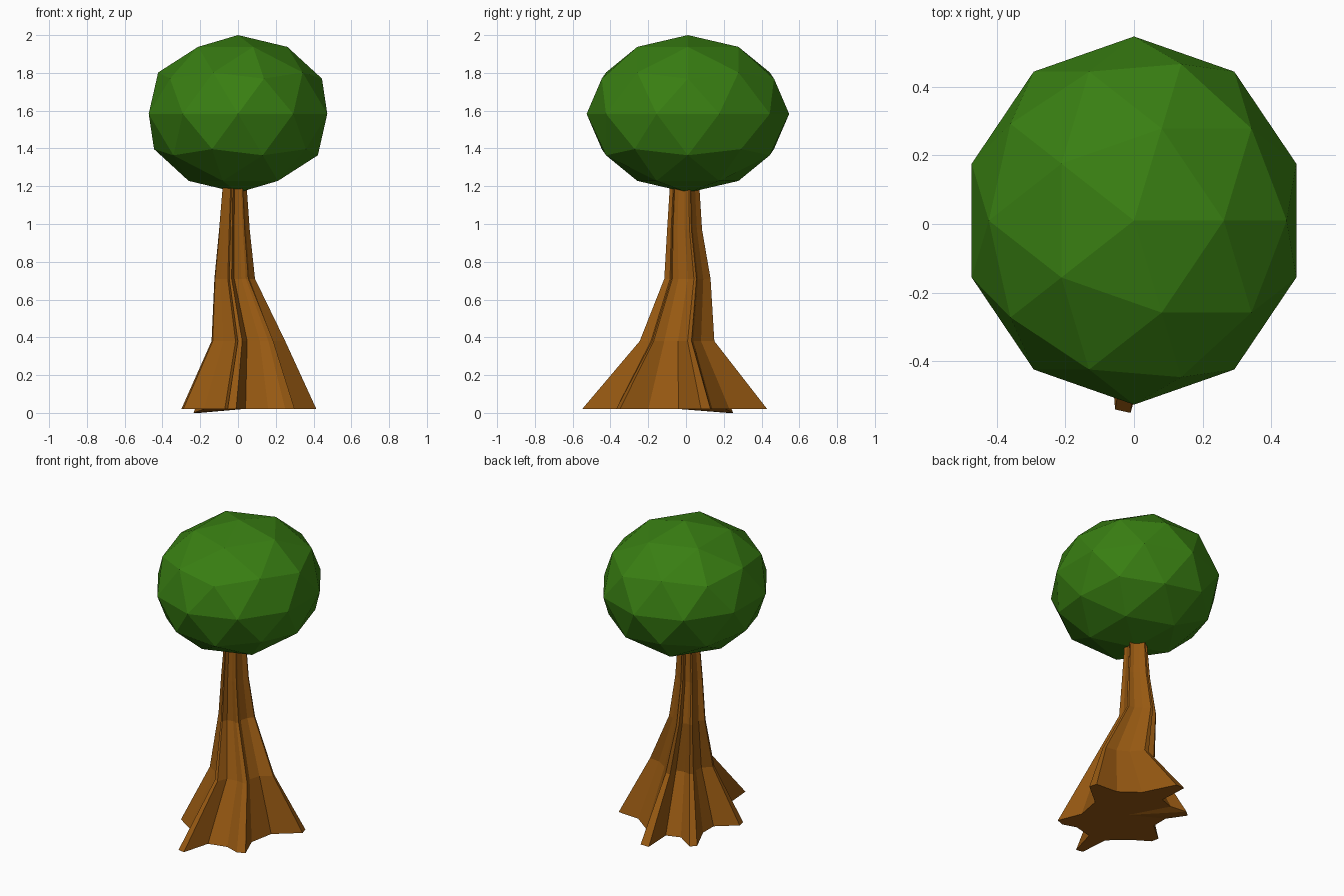
import bpy, bmesh, math

if "Cube" in bpy.data.objects:
    bpy.data.objects.remove(bpy.data.objects["Cube"])


def material(name, color):
    m = bpy.data.materials.new(name)
    m.diffuse_color = (*color, 1)
    m.use_nodes = True
    m.node_tree.nodes["Principled BSDF"].inputs["Base Color"].default_value = m.diffuse_color
    return m


# Crown: flattened low-poly icosphere
bpy.ops.mesh.primitive_ico_sphere_add(subdivisions=2, radius=1, location=(0, 0.01, 1.583))
crown = bpy.context.object
crown.name = "leaf_crown"
crown.scale = (0.497, 0.536, 0.417)
bpy.ops.object.transform_apply(location=True, rotation=False, scale=True)
crown.data.materials.append(material("leaf_green", (0.04, 0.21, 0.006)))

# Trunk footprint: six root tips with notches between, counter-clockwise
FOOT = [(-.055, -.54), (-.01, -.55), (.04, -.37), (.16, -.34),
        (.25, -.37), (.30, -.35), (.24, -.20), (.27, -.04),
        (.415, .08), (.40, .13), (.25, .14), (.13, .23),
        (.03, .43), (-.03, .43), (-.02, .24), (-.11, .21),
        (-.20, .25), (-.235, .22), (-.18, .08), (-.18, -.03),
        (-.30, -.13), (-.29, -.18), (-.18, -.25), (-.07, -.35)]

# Trunk levels: height, star sharpness, x range, y range
LEVELS = [(.02, 1.0, -.30, .415, -.55, .43),
          (.38, .80, -.14, .25, -.245, .15),
          (.71, .65, -.125, .09, -.115, .13),
          (.97, .60, -.10, .062, -.10, .085),
          (1.21, .60, -.08, .045, -.085, .07)]


def fit(values, lo, hi):
    a, b = min(values), max(values)
    return [lo + (v - a) / (b - a) * (hi - lo) for v in values]


def section(power, x0, x1, y0, y1):
    pts = []
    for x, y in FOOT:
        dx, dy = x - .03, y + .03
        k = math.hypot(dx, dy) ** (power - 1)
        pts.append((dx * k, dy * k))
    return list(zip(fit([p[0] for p in pts], x0, x1), fit([p[1] for p in pts], y0, y1)))


bm = bmesh.new()
rings = []
for z, *spec in LEVELS:
    rings.append([bm.verts.new((x, y, z)) for x, y in section(*spec)])

# One root tip reaches the ground
for i in (16, 17):
    rings[0][i].co.z = 0

n = len(FOOT)
for low, high in zip(rings, rings[1:]):
    for i in range(n):
        j = (i + 1) % n
        bm.faces.new((low[i], low[j], high[j], high[i]))

# End caps
bm.faces.new(rings[-1])
hub = bm.verts.new((.02, -.03, .02))
for i in range(n):
    bm.faces.new((rings[0][(i + 1) % n], rings[0][i], hub))
bmesh.ops.recalc_face_normals(bm, faces=bm.faces)

mesh = bpy.data.meshes.new("trunk")
bm.to_mesh(mesh)
bm.free()
trunk = bpy.data.objects.new("trunk", mesh)
bpy.context.collection.objects.link(trunk)
mesh.materials.append(material("bark_brown", (0.31, 0.10, 0.006)))
